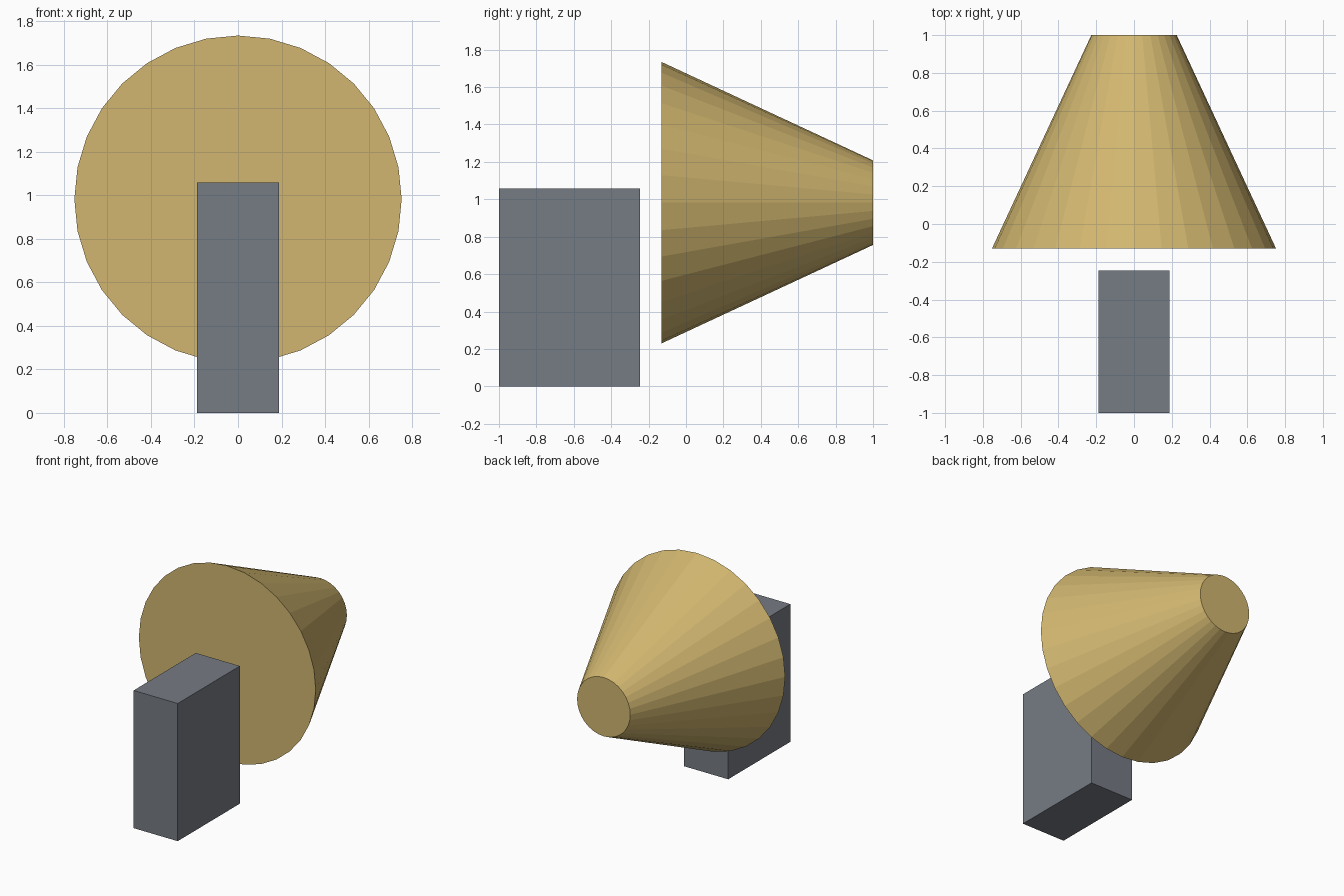
import bpy
from math import pi

default = bpy.data.objects.get("Cube")
if default:
    bpy.data.objects.remove(default, do_unlink=True)


def make_material(name, color):
    mat = bpy.data.materials.new(name)
    mat.use_nodes = True
    mat.diffuse_color = color
    mat.node_tree.nodes["Principled BSDF"].inputs["Base Color"].default_value = color
    return mat


def finish(name, mat):
    obj = bpy.context.object
    obj.name = obj.data.name = name
    obj.data.materials.append(mat)
    bpy.ops.object.transform_apply(location=False, rotation=True, scale=True)
    return obj


gold = make_material("sandy gold", (0.64, 0.47, 0.16, 1))
grey = make_material("slate grey", (0.18, 0.2, 0.23, 1))

# Upright block at the front
front, back, width, height = -1.0, -0.245, 0.375, 1.058
bpy.ops.mesh.primitive_cube_add(size=1, location=(0, (front + back) / 2, height / 2))
bpy.context.object.scale = (width, back - front, height)
finish("front_block", grey)

# Truncated cone lying along y, wide end facing the block
wide_y, narrow_y = -0.13, 1.0
bpy.ops.mesh.primitive_cone_add(
    vertices=32, radius1=0.752, radius2=0.226, depth=narrow_y - wide_y,
    location=(0, (wide_y + narrow_y) / 2, 0.982), rotation=(-pi / 2, 0, 0))
finish("tapered_horn", gold)
